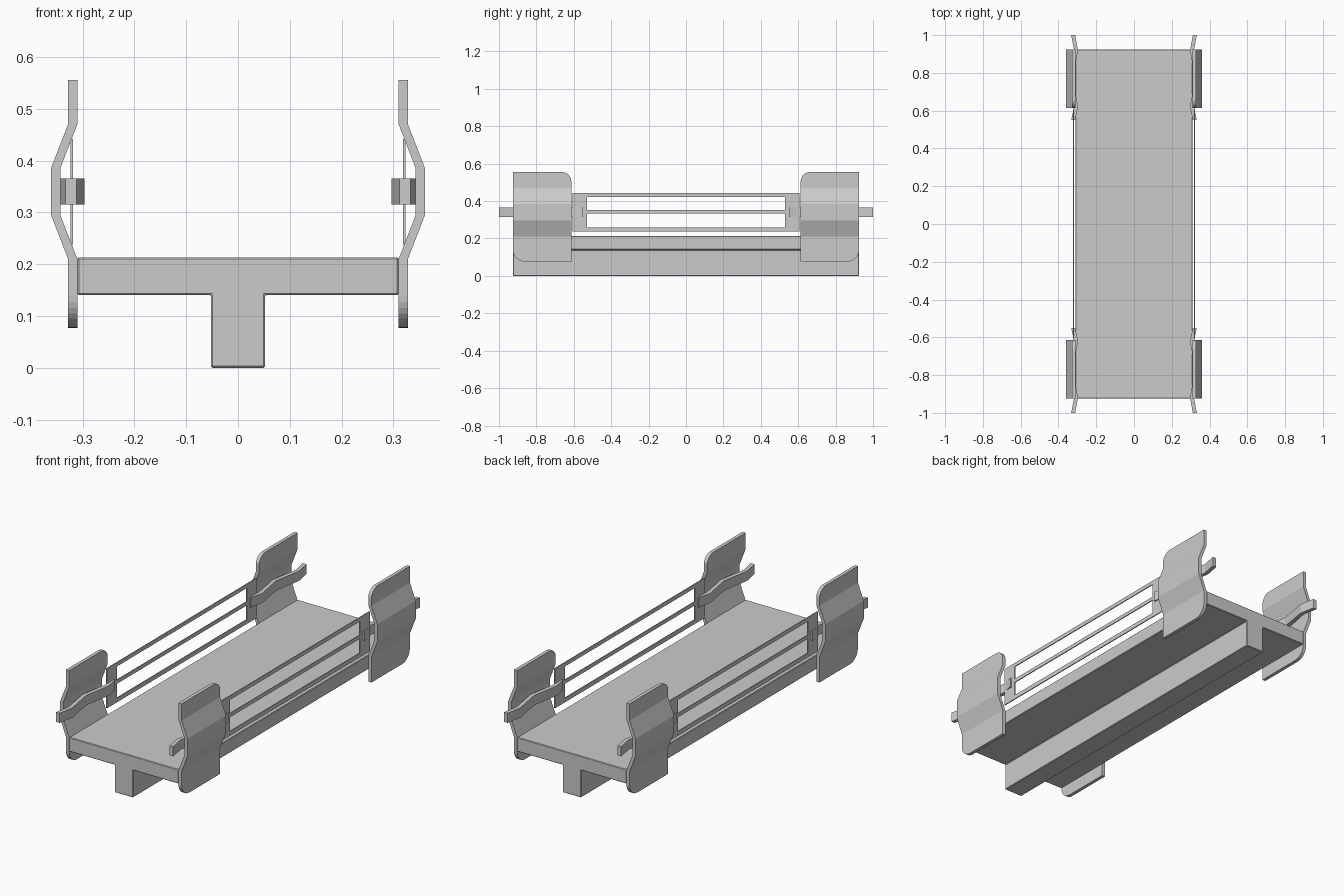
import bpy, bmesh, math

if "Cube" in bpy.data.objects:
    bpy.data.objects.remove(bpy.data.objects["Cube"])

SIDES = [(sx, sy) for sx in (1, -1) for sy in (1, -1)]


def finish(name, bm):
    bmesh.ops.recalc_face_normals(bm, faces=bm.faces[:])
    me = bpy.data.meshes.new(name)
    bm.to_mesh(me)
    bm.free()
    ob = bpy.data.objects.new(name, me)
    bpy.context.collection.objects.link(ob)
    return ob


def loft(name, loops, sx=1, sy=1):
    """Skin a row of matching closed loops and cap both ends."""
    bm = bmesh.new()
    rows = [[bm.verts.new((x * sx, y * sy, z)) for x, y, z in lp] for lp in loops]
    n = len(rows[0])
    for a, b in zip(rows, rows[1:]):
        for i in range(n):
            j = (i + 1) % n
            bm.faces.new((a[i], a[j], b[j], b[i]))
    bm.faces.new(rows[0])
    bm.faces.new(rows[-1])
    return finish(name, bm)


def add_box(bm, x0, x1, y0, y1, z0, z1):
    vs = bmesh.ops.create_cube(bm, size=1)["verts"]
    for v in vs:
        v.co = (x1 if v.co.x > 0 else x0, y1 if v.co.y > 0 else y0, z1 if v.co.z > 0 else z0)


# Deck with central beam: T section along y
tee = [(-.31, .213), (-.31, .14), (-.052, .14), (-.052, 0),
       (.052, 0), (.052, .14), (.31, .14), (.31, .213)]
deck = loft("deck_and_beam", [[(x, y, z) for x, z in tee] for y in (-.925, .925)])
bev = deck.modifiers.new("soft_edges", "BEVEL")
bev.width = .003
bev.segments = 1

# Bulged corner panels with two rounded corners
PROFILE = [(.077, .31), (.21, .31), (.295, .343), (.385, .343), (.47, .31), (.555, .31)]
Z0, Z1, Y0, Y1, R_BOT, R_TOP, THICK = .077, .555, .613, .925, .062, .05, .018


def panel_x(z):
    for (za, xa), (zb, xb) in zip(PROFILE, PROFILE[1:]):
        if z <= zb:
            return xa + (xb - xa) * max(0, z - za) / (zb - za)
    return PROFILE[-1][1]


rows = []
for i in range(9):
    a = i / 8 * math.pi / 2
    rows.append((Z0 + R_BOT * (1 - math.cos(a)), Y0, Y1 - R_BOT * (1 - math.sin(a))))
rows += [(z, Y0, Y1) for z, _ in PROFILE[1:-1]]
for i in range(9):
    a = i / 8 * math.pi / 2
    rows.append((Z1 - R_TOP * (1 - math.sin(a)), Y0 + R_TOP * (1 - math.cos(a)), Y1))
panel = []
for z, ya, yb in rows:
    x = panel_x(z)
    panel.append([(x, ya, z), (x + THICK, ya, z), (x + THICK, yb, z), (x, yb, z)])

# Zigzag latch bars clipped inside the panels
PATH = [(.55, .322), (.62, .307), (.77, .333), (.92, .307), (1.0, .322)]
latch = [[(x - .0105, y, .315), (x + .0105, y, .315), (x + .0105, y, .365), (x - .0105, y, .365)]
         for y, x in PATH]

for sx, sy in SIDES:
    tag = ("right" if sx > 0 else "left") + ("_back" if sy > 0 else "_front")
    loft("corner_panel_" + tag, panel, sx, sy)
    loft("latch_bar_" + tag, latch, sx, sy)

# Thin open side rails
for sx in (1, -1):
    bm = bmesh.new()
    xa, xb = sorted((sx * .318, sx * .323))
    for s in (1, -1):
        ya, yb = sorted((s * .528, s * .607))
        add_box(bm, xa, xb, ya, yb, .238, .442)
    for za, zb in ((.238, .26), (.333, .352), (.422, .442)):
        add_box(bm, xa, xb, -.528, .528, za, zb)
    finish("side_rail_" + ("right" if sx > 0 else "left"), bm)
